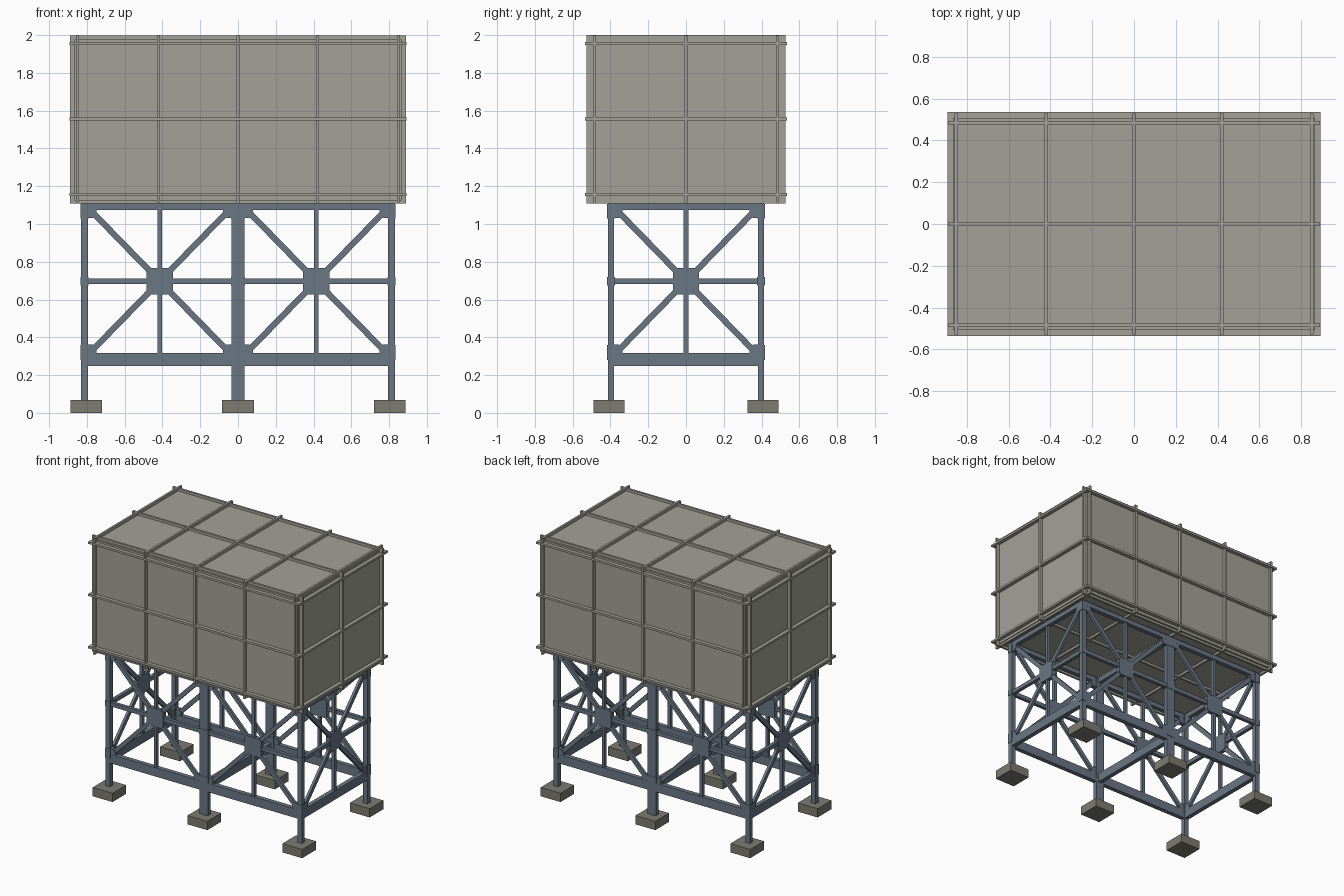
import bpy, bmesh, math
from mathutils import Matrix, Vector

if "Cube" in bpy.data.objects:
    bpy.data.objects.remove(bpy.data.objects["Cube"])


def material(name, rgb):
    m = bpy.data.materials.new(name)
    m.diffuse_color = (*rgb, 1)
    m.use_nodes = True
    m.node_tree.nodes["Principled BSDF"].inputs["Base Color"].default_value = m.diffuse_color
    return m


TANK = material("tank grey", (0.37, 0.365, 0.315))
STEEL = material("blue grey steel", (0.145, 0.185, 0.235))
CONCRETE = material("concrete", (0.2, 0.2, 0.165))


def finish(bm, name, mat):
    bmesh.ops.recalc_face_normals(bm, faces=bm.faces)
    me = bpy.data.meshes.new(name)
    bm.to_mesh(me)
    bm.free()
    me.materials.append(mat)
    ob = bpy.data.objects.new(name, me)
    bpy.context.collection.objects.link(ob)
    return ob


def box(bm, lo, hi, mtx=Matrix()):
    lo, hi = Vector(lo), Vector(hi)
    m = mtx @ Matrix.Translation((lo + hi) / 2) @ Matrix.Diagonal((*(hi - lo), 1))
    bmesh.ops.create_cube(bm, size=1, matrix=m)


def plate(bm, pts, y0, y1, mtx):
    """Flat polygon in x-z, extruded along y."""
    f = bm.faces.new([bm.verts.new(mtx @ Vector((x, y0, z))) for x, z in pts])
    ext = bmesh.ops.extrude_face_region(bm, geom=[f])
    off = mtx.to_3x3() @ Vector((0, y1 - y0, 0))
    bmesh.ops.translate(bm, vec=off, verts=[v for v in ext["geom"] if isinstance(v, bmesh.types.BMVert)])


# tank shell
bm = bmesh.new()
B_LO, B_HI = Vector((-0.865, -0.508, 1.125)), Vector((0.865, 0.508, 1.978))
box(bm, B_LO, B_HI)
finish(bm, "tank_shell", TANK)


# flange ribs: a rectangular hoop around the shell at each station
def hoop(bm, axis, pos, lo, hi, t=0.016):
    u, v = [a for a in range(3) if a != axis]
    for a, b in ((u, v), (v, u)):
        for side in (0, 1):
            p, q = Vector(lo), Vector(hi)
            p[axis], q[axis] = pos - t / 2, pos + t / 2
            if side:
                p[a] = B_HI[a] - 0.004
            else:
                q[a] = B_LO[a] + 0.004
            box(bm, p, q)


for axis, name, stations, lo, hi in (
        (0, "cross_ribs", (-0.85, -0.42, 0, 0.42, 0.85), (-0.88, -0.528, 1.108), (0.88, 0.528, 2.0)),
        (1, "long_ribs", (-0.485, 0, 0.485), (-0.89, -0.53, 1.108), (0.89, 0.53, 1.998)),
        (2, "level_ribs", (1.155, 1.556, 1.955), (-0.893, -0.536, 1.11), (0.893, 0.536, 2.0))):
    bm = bmesh.new()
    for s in stations:
        hoop(bm, axis, s, lo, hi)
    finish(bm, name, TANK)

# footings and columns
PX, PY = 0.812, 0.397
feet, cols = bmesh.new(), bmesh.new()
for sx in (-1, 0, 1):
    for sy in (-1, 1):
        fx, fy = sx * 0.803, sy * 0.408
        box(feet, (fx - 0.084, fy - 0.083, 0), (fx + 0.084, fy + 0.083, 0.067))
        w = 0.018 if sx else 0.035
        cx, cy = sx * PX, sy * PY
        box(cols, (cx - w, cy - 0.017, 0.06), (cx + w, cy + 0.017, 1.108))
        # splice collars at the brace levels
        for z0, z1 in ((0.28, 0.36), (0.675, 0.72), (1.03, 1.106)):
            c = w + 0.003
            box(cols, (cx - c, cy - 0.02, z0), (cx + c, cy + 0.02, z1))
finish(feet, "footings", CONCRETE)
finish(cols, "columns", STEEL)

Z0, Z1, ZM = 0.317, 1.076, 0.697


def bay(bm, mtx, half):
    """Braced bay centred on local x = 0, outer side facing local -y."""
    box(bm, (-half, -0.013, ZM - 0.015), (half, 0.013, ZM + 0.015), mtx)
    box(bm, (-0.012, -0.012, 0.29), (0.012, 0.012, 1.09), mtx)
    # diagonals
    dx, dz = half - 0.01, (Z1 - Z0) / 2
    length, ang = math.hypot(dx, dz), math.atan2(dz, dx)
    for s in (-1, 1):
        r = mtx @ Matrix.Translation((0, 0, ZM)) @ Matrix.Rotation(s * ang, 4, 'Y')
        box(bm, (-length + 0.02, -0.01, -0.016), (length - 0.02, 0.01, 0.016), r)
    # centre gusset
    a, b = 0.07, 0.055
    pts = [(-b, -a), (b, -a), (a, -b), (a, b), (b, a), (-b, a), (-a, b), (-a, -b)]
    plate(bm, [(x, z + ZM) for x, z in pts], -0.016, 0.016, mtx)
    # corner gussets
    for sx in (-1, 1):
        for z, sz in ((Z0, 1), (Z1, -1)):
            pts = [(0.005, -0.01), (-0.045, -0.01), (-0.045, 0.025), (-0.025, 0.045), (0.005, 0.045)]
            plate(bm, [(sx * (half + x), z + sz * q) for x, q in pts], -0.016, 0.016, mtx)


# braced bays on all four sides
front, ends = bmesh.new(), bmesh.new()
for s in (-1, 1):
    for x in (-0.4145, 0.4145):
        bay(front, Matrix.Translation((x, s * PY, 0)), 0.38)
    bay(ends, Matrix.Translation((s * PX, 0, 0)) @ Matrix.Rotation(math.pi / 2, 4, 'Z'), 0.38)
finish(front, "long_side_bracing", STEEL)
finish(ends, "end_bracing", STEEL)

# horizontal beams: bottom ring, top ring, and cross beams at mid span
bm = bmesh.new()
for z0, z1 in ((0.249, 0.317), (1.074, 1.11)):
    for s in (-1, 1):
        box(bm, (-PX - 0.018, s * PY - 0.017, z0), (PX + 0.018, s * PY + 0.017, z1))
    for x in (-PX, 0, PX):
        box(bm, (x - 0.017, -PY, z0), (x + 0.017, PY, z1))
finish(bm, "beams", STEEL)
